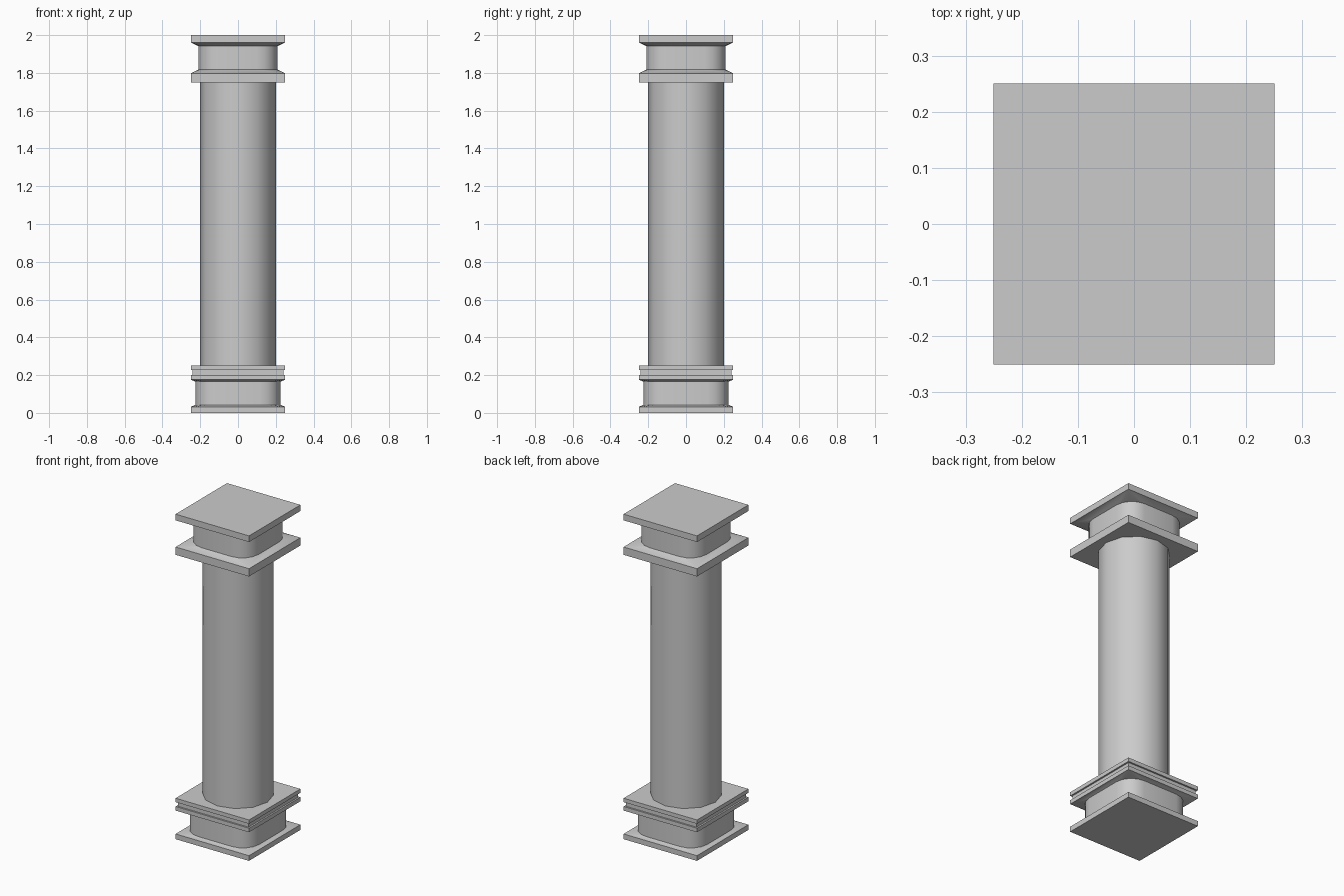
import bpy, bmesh, math

if "Cube" in bpy.data.objects:
    bpy.data.objects.remove(bpy.data.objects["Cube"])


def ring_points(half, radius, seg=4):
    """Rounded square outline; radius 0 gives sharp corners."""
    c = half - radius
    pts = []
    for k, (sx, sy) in enumerate([(1, 1), (-1, 1), (-1, -1), (1, -1)]):
        for i in range(seg + 1):
            a = math.radians(90 * k + 90 * i / seg)
            pts.append((sx * c + radius * math.cos(a), sy * c + radius * math.sin(a)))
    return pts


def finish(obj, angle):
    bpy.ops.object.select_all(action='DESELECT')
    obj.select_set(True)
    bpy.context.view_layer.objects.active = obj
    bpy.ops.object.shade_smooth_by_angle(angle=math.radians(angle))


def loft(name, rings):
    """Stack of (z, half width, corner radius) outlines, capped at both ends."""
    bm = bmesh.new()
    loops = [[bm.verts.new((x, y, z)) for x, y in ring_points(h, r)] for z, h, r in rings]
    n = len(loops[0])
    for lo, hi in zip(loops, loops[1:]):
        for i in range(n):
            j = (i + 1) % n
            bm.faces.new((lo[i], lo[j], hi[j], hi[i]))
    bm.faces.new(loops[0][::-1])
    bm.faces.new(loops[-1])
    bmesh.ops.remove_doubles(bm, verts=bm.verts, dist=1e-5)
    bmesh.ops.recalc_face_normals(bm, faces=bm.faces)
    mesh = bpy.data.meshes.new(name)
    bm.to_mesh(mesh)
    bm.free()
    obj = bpy.data.objects.new(name, mesh)
    bpy.context.collection.objects.link(obj)
    finish(obj, 29)


# Base: plinth, rounded neck, then two thin plates with a shallow groove
loft("base", [(0, .25, 0), (.032, .25, 0), (.043, .225, .11), (.165, .225, .11),
              (.176, .25, 0), (.201, .25, 0), (.201, .24, 0), (.228, .24, 0),
              (.228, .25, 0), (.252, .25, 0)])

# Twelve-sided shaft
bpy.ops.mesh.primitive_cylinder_add(vertices=12, radius=.2, depth=1.5, location=(0, 0, 1),
                                    rotation=(0, 0, 0))
shaft = bpy.context.object
shaft.name = "shaft"
finish(shaft, 31)

# Capital: lower plate, rounded neck, top slab
loft("capital", [(1.75, .25, 0), (1.798, .25, 0), (1.818, .21, .11), (1.942, .21, .11),
                 (1.962, .25, 0), (2, .25, 0)])
